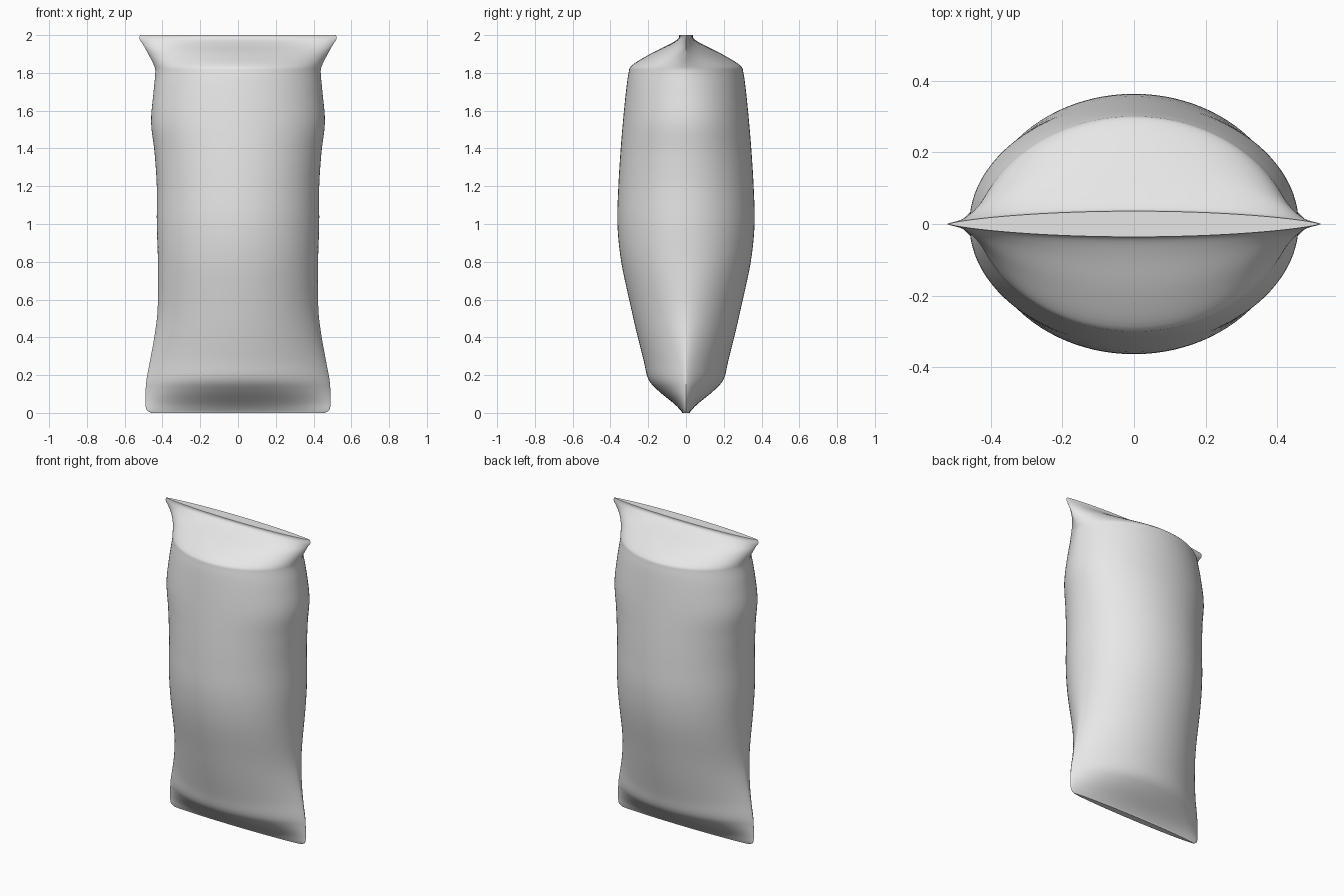
import bpy
import bmesh
from math import sin, cos, pi, radians

# Start clean
default_cube = bpy.data.objects.get("Cube")
if default_cube:
    bpy.data.objects.remove(default_cube, do_unlink=True)

# Grey film
film = bpy.data.materials.new("grey film")
film.use_nodes = True
film_colour = (0.8, 0.8, 0.8, 1)
film.diffuse_color = film_colour
film.node_tree.nodes["Principled BSDF"].inputs["Base Color"].default_value = film_colour

# Pouch sections: height, half width, half depth, pinch (round = 1, lens = 2)
SECTIONS = [
    (0, .46, .02, 1.2), (.015, .483, .03, 1.3), (.05, .49, .065, 1.5),
    (.12, .489, .15, 1.6), (.18, .484, .2, 1.6), (.28, .465, .225, 1.5),
    (.42, .44, .26, 1.3), (.56, .425, .292, 1.15), (.8, .424, .343, 1),
    (1, .43, .363, 1), (1.2, .43, .358, 1), (1.38, .442, .347, 1),
    (1.54, .46, .334, 1), (1.7, .447, .318, 1.05), (1.8, .438, .304, 1.15),
    (1.84, .445, .286, 1.25), (1.9, .475, .19, 1.5), (1.95, .503, .09, 1.6),
    (1.98, .522, .042, 1.5), (2, .518, .036, 1.5),
]
AROUND, STEPS = 96, 5


def smooth_between(before, start, end, after, t):
    """Smooth curve value between start and end."""
    return start + t / 2 * (end - before + t * (
        2 * before - 5 * start + 4 * end - after
        + t * (3 * (start - end) + after - before)))


def smooth_sections(sections):
    """Fill in sections between the given ones."""
    last = len(sections) - 1
    for i in range(last):
        near = [sections[min(max(i + k, 0), last)] for k in (-1, 0, 1, 2)]
        for step in range(STEPS):
            yield [smooth_between(*values, step / STEPS) for values in zip(*near)]
    yield sections[last]


def make_ring(bm, height, width, depth, pinch):
    """One closed lens-shaped ring of vertices."""
    ring = []
    for i in range(AROUND):
        angle = 2 * pi * i / AROUND
        side = 1 if i <= AROUND / 2 else -1
        y = side * depth * abs(sin(angle)) ** pinch
        ring.append(bm.verts.new((width * cos(angle), y, height)))
    return ring


# Pouch body: loft the rings
bm = bmesh.new()
rings = [make_ring(bm, *section) for section in smooth_sections(SECTIONS)]
for low, high in zip(rings, rings[1:]):
    for i in range(AROUND):
        j = (i + 1) % AROUND
        bm.faces.new((low[i], low[j], high[j], high[i]))

# Flat sealed ends, in strips from front edge to back edge
for ring in (rings[0], rings[-1]):
    for i in range(AROUND // 2):
        corners = [ring[i], ring[i + 1], ring[-i - 1], ring[-i]]
        bm.faces.new(list(dict.fromkeys(corners)))

bmesh.ops.recalc_face_normals(bm, faces=bm.faces)
mesh = bpy.data.meshes.new("pouch")
bm.to_mesh(mesh)
bm.free()
mesh.materials.append(film)

pouch = bpy.data.objects.new("pouch", mesh)
bpy.context.collection.objects.link(pouch)
bpy.context.view_layer.objects.active = pouch
pouch.select_set(True)
bpy.ops.object.shade_smooth_by_angle(angle=radians(50))
